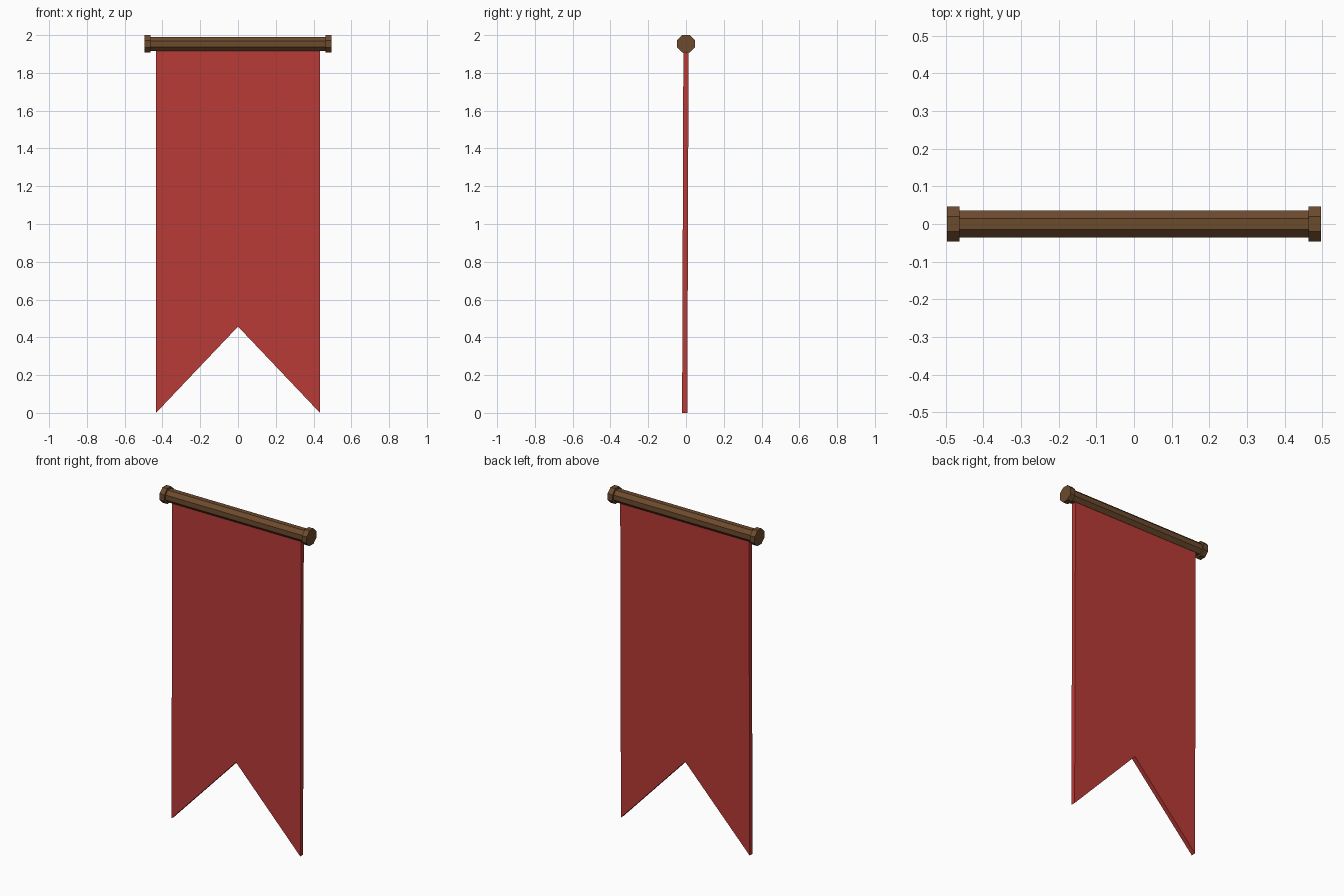
import bpy, bmesh, math

if "Cube" in bpy.data.objects:
    bpy.data.objects.remove(bpy.data.objects["Cube"])

def material(name, color):
    m = bpy.data.materials.new(name)
    m.diffuse_color = (*color, 1)
    m.use_nodes = True
    m.node_tree.nodes["Principled BSDF"].inputs["Base Color"].default_value = m.diffuse_color
    return m

wood = material("wood", (0.15, 0.07, 0.027))
red = material("red_cloth", (0.48, 0.043, 0.037))

ROD_Z = 1.9535

def octagon_bar(name, x0, x1, apothem):
    """Flat-topped octagonal prism lying along x."""
    bpy.ops.mesh.primitive_cylinder_add(
        vertices=8, radius=apothem / math.cos(math.pi / 8), depth=x1 - x0)
    ob = bpy.context.object
    ob.name = name
    ob.rotation_euler = (0, math.pi / 2, 0)
    ob.location = ((x0 + x1) / 2, 0, ROD_Z)
    # turn the profile so a flat side faces up
    for v in ob.data.vertices:
        x, y = v.co.x, v.co.y
        c, s = math.cos(math.pi / 8), math.sin(math.pi / 8)
        v.co.x, v.co.y = x * c - y * s, x * s + y * c
    ob.data.materials.append(wood)
    return ob

# Crossbar and its two end caps
octagon_bar("crossbar", -0.475, 0.475, 0.0365)
octagon_bar("left_end_cap", -0.496, -0.463, 0.0465)
octagon_bar("right_end_cap", 0.463, 0.496, 0.0465)

# Swallow-tailed cloth: extruded outline, leaning slightly forward at the foot
W, TOP, NOTCH, HALF = 0.434, 1.945, 0.457, 0.0138
outline = [(-W, TOP), (-W, 0), (0, NOTCH), (W, 0), (W, TOP), (0, TOP)]
lean = lambda z: -0.0068 * (1 - z / TOP)

bm = bmesh.new()
front = [bm.verts.new((x, lean(z) - HALF, z)) for x, z in outline]
back = [bm.verts.new((x, lean(z) + HALF, z)) for x, z in outline]
for side in (front, back):
    bm.faces.new([side[i] for i in (0, 1, 2, 5)])
    bm.faces.new([side[i] for i in (5, 2, 3, 4)])
for i in range(6):
    j = (i + 1) % 6
    bm.faces.new((front[i], front[j], back[j], back[i]))
bmesh.ops.recalc_face_normals(bm, faces=bm.faces)
mesh = bpy.data.meshes.new("cloth")
bm.to_mesh(mesh)
bm.free()
mesh.materials.append(red)
bpy.context.collection.objects.link(bpy.data.objects.new("banner_cloth", mesh))
